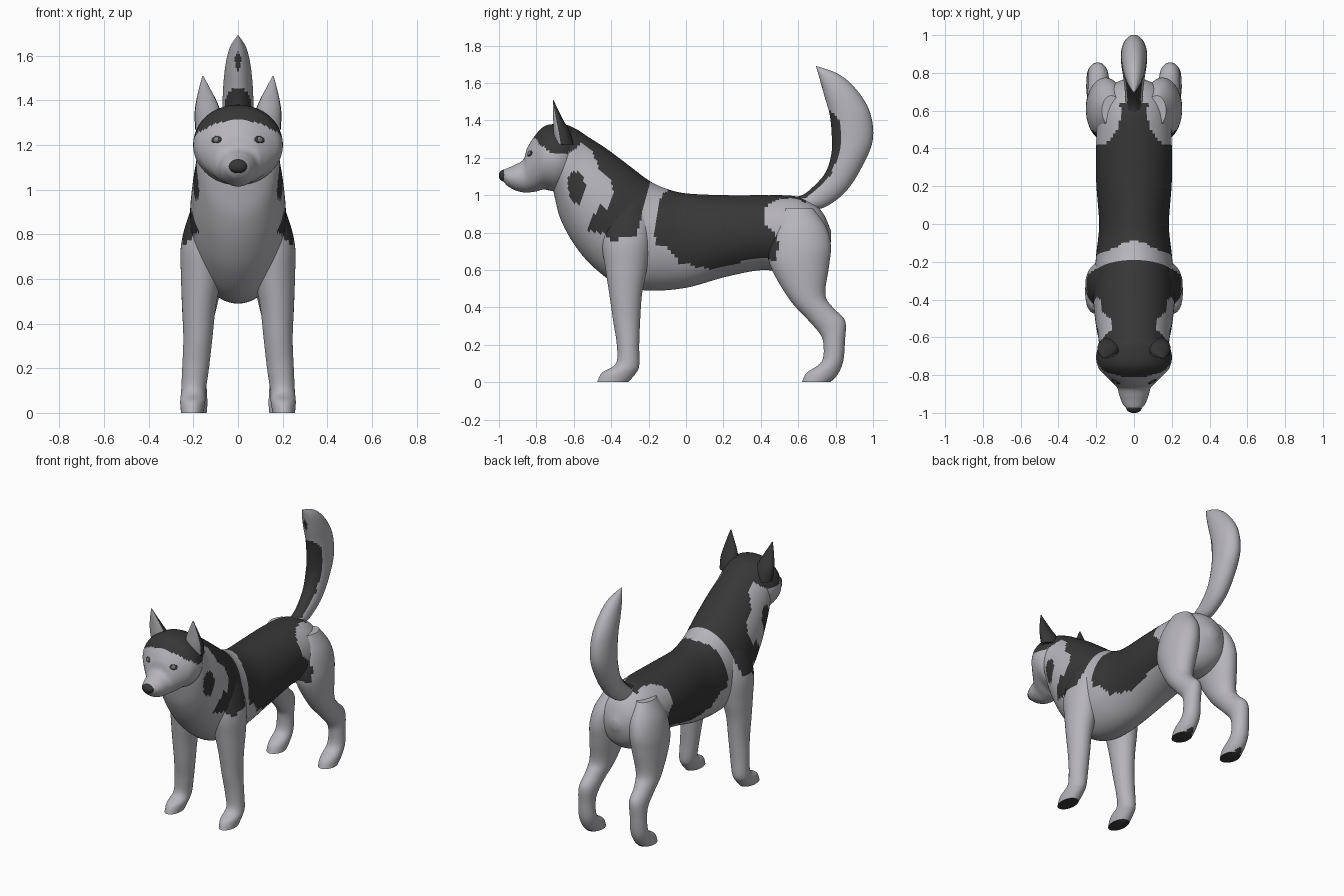
import bpy, bmesh, math
from mathutils import Vector


def material(name, rgb):
    m = bpy.data.materials.new(name)
    m.diffuse_color = (*rgb, 1)
    return m


PALE = material("pale grey fur", (0.47, 0.46, 0.49))
DARK = material("charcoal fur", (0.038, 0.038, 0.038))
IRIS = material("grey iris", (0.2, 0.2, 0.22))

# Coat markings as outlines in the side plane (y, z)
SADDLE = [(-.08, 1.1), (-.09, 1.03), (-.13, 1.0), (-.165, .87), (-.165, .76), (-.15, .73),
          (-.10, .715), (-.03, .635), (.14, .605), (.235, .63), (.42, .67), (.475, .64),
          (.497, .73), (.475, .80), (.42, .855), (.42, .93), (.48, .975), (.58, .985),
          (.64, .96), (.70, 1.1)]
MANTLE = [(-.18, 1.2), (-.19, 1.08), (-.205, 1.03), (-.235, .89), (-.265, .775), (-.40, .76),
          (-.44, .80), (-.53, .81), (-.52, .86), (-.46, .945), (-.41, .93), (-.39, 1.03),
          (-.40, 1.07), (-.46, 1.13), (-.50, 1.24), (-.56, 1.285), (-.61, 1.23), (-.71, 1.22),
          (-.78, 1.27), (-.82, 1.32), (-.9, 1.34), (-.9, 1.6), (-.3, 1.6)]
NECK_SPOT = [(-.635, 1.09), (-.60, 1.135), (-.55, 1.10), (-.535, 1.03), (-.565, .95), (-.62, .975)]
TAIL_STRIPE = [(.6, 1.75), (.69, 1.7), (.70, 1.66), (.73, 1.58), (.755, 1.46), (.81, 1.42),
               (.83, 1.36), (.825, 1.24), (.775, 1.11), (.70, 1.03), (.64, .985), (.5, .98),
               (.5, 1.1), (.65, 1.1)]


def inside(p, poly):
    hit = False
    for (y1, z1), (y2, z2) in zip(poly, poly[1:] + poly[:1]):
        if (z1 > p.z) != (z2 > p.z) and p.y < (y2 - y1) * (p.z - z1) / (z2 - z1) + y1:
            hit = not hit
    return hit


def coat(c, n):
    return any(inside(c, s) for s in (SADDLE, MANTLE, NECK_SPOT))


def leg_coat(c, n):
    return coat(c, n) or (n.z < -.7 and c.z < .03)


def tail_coat(c, n):
    return inside(c, TAIL_STRIPE)


def ear_coat(c, n):
    return n.y > -.55


def spline(a, b, c, d, t):
    return .5 * (2 * b + (c - a) * t + (2 * a - 5 * b + 4 * c - d) * t * t
                 + (3 * b - a - 3 * c + d) * t ** 3)


def finish(ob, angle=50):
    bpy.ops.object.select_all(action='DESELECT')
    ob.select_set(True)
    bpy.context.view_layer.objects.active = ob
    bpy.ops.object.shade_smooth_by_angle(angle=math.radians(angle))


def loft(name, stations, rule, sides=48, steps=7, sign=1):
    """Skin rings given as (y1, z1, y2, z2, x centre, x half width)."""
    st = [stations[0]] + stations + [stations[-1]]
    rows = []
    for i in range(1, len(st) - 2):
        for k in range(steps):
            rows.append([spline(*v, k / steps) for v in zip(*st[i - 1:i + 3])])
    rows.append(stations[-1])
    bm = bmesh.new()
    rings = []
    for y1, z1, y2, z2, xc, w in rows:
        ring = []
        for k in range(sides):
            a = math.tau * (k + .5) / sides
            s, c = math.sin(a), math.cos(a)
            ring.append(bm.verts.new((sign * (xc + max(w, .002) * c),
                                      (y1 + y2) / 2 + (y1 - y2) / 2 * s,
                                      max(0, (z1 + z2) / 2 + (z1 - z2) / 2 * s))))
        rings.append(ring)
    for r, q in zip(rings, rings[1:]):
        for k in range(sides):
            j = (k + 1) % sides
            bm.faces.new((r[k], r[j], q[j], q[k]))
    bm.faces.new(rings[0])
    bm.faces.new(rings[-1])
    bmesh.ops.recalc_face_normals(bm, faces=bm.faces)
    bm.normal_update()
    for f in bm.faces:
        f.material_index = int(rule(f.calc_center_median(), f.normal))
    me = bpy.data.meshes.new(name)
    bm.to_mesh(me)
    bm.free()
    me.materials.append(PALE)
    me.materials.append(DARK)
    ob = bpy.data.objects.new(name, me)
    bpy.context.collection.objects.link(ob)
    finish(ob)
    return ob


def blob(name, loc, radii, mat, normal=None):
    bpy.ops.mesh.primitive_uv_sphere_add(segments=20, ring_count=12, radius=1, location=loc)
    ob = bpy.context.object
    ob.name = name
    ob.scale = radii
    if normal:
        ob.rotation_euler = normal.to_track_quat('Z', 'Y').to_euler()
    ob.data.materials.append(mat)
    finish(ob, 60)
    return ob


# Torso with neck, from rump to throat
loft("torso", [
    (.775, .81, .775, .75, 0, .03), (.735, .90, .735, .64, 0, .12), (.68, .955, .66, .58, 0, .17),
    (.58, .995, .56, .57, 0, .195), (.42, 1.0, .42, .60, 0, .20), (.22, 1.0, .22, .565, 0, .20),
    (0, 1.01, 0, .505, 0, .185), (-.12, 1.04, -.20, .49, 0, .20), (-.20, 1.08, -.36, .52, 0, .21),
    (-.30, 1.155, -.50, .62, 0, .215), (-.42, 1.245, -.60, .74, 0, .205),
    (-.52, 1.31, -.67, .87, 0, .19), (-.60, 1.36, -.70, .98, 0, .18),
    (-.66, 1.365, -.715, 1.06, 0, .15)], coat, sides=80, steps=9)

# Head and muzzle
head = loft("head", [
    (-.56, 1.30, -.60, 1.08, 0, .10), (-.61, 1.365, -.64, 1.03, 0, .17),
    (-.68, 1.38, -.70, 1.02, 0, .20), (-.755, 1.37, -.76, 1.03, 0, .19),
    (-.81, 1.315, -.80, 1.02, 0, .15), (-.85, 1.25, -.84, 1.015, 0, .108),
    (-.87, 1.19, -.87, 1.015, 0, .088), (-.92, 1.16, -.91, 1.025, 0, .075),
    (-.965, 1.14, -.955, 1.05, 0, .055), (-.985, 1.13, -.98, 1.08, 0, .03)], coat, sides=72)
blob("nose", (0, -.972, 1.105), (.042, .029, .032), DARK)

# Tail curling upwards
loft("tail", [
    (.56, .99, .62, .90, 0, .04), (.62, 1.0, .69, .92, 0, .045), (.68, 1.045, .76, .945, 0, .05),
    (.745, 1.12, .855, 1.02, 0, .06), (.775, 1.21, .935, 1.14, 0, .068),
    (.78, 1.29, .998, 1.29, 0, .07), (.77, 1.42, .985, 1.44, 0, .068),
    (.74, 1.53, .915, 1.56, 0, .058), (.715, 1.62, .82, 1.645, 0, .038),
    (.695, 1.69, .70, 1.69, 0, .003)], tail_coat)

FRONT_LEG = [
    (-.36, .99, -.24, .99, .14, .03), (-.43, .90, -.20, .90, .14, .075),
    (-.45, .75, -.19, .76, .155, .10), (-.43, .60, -.21, .60, .165, .09),
    (-.41, .47, -.235, .47, .175, .075), (-.39, .33, -.245, .33, .18, .065),
    (-.37, .20, -.25, .20, .19, .06), (-.375, .10, -.25, .09, .20, .055),
    (-.45, .05, -.27, .045, .203, .056), (-.475, 0, -.31, 0, .205, .05)]
HIND_LEG = [
    (.52, .93, .68, .93, .12, .05), (.46, .82, .75, .83, .135, .09),
    (.44, .70, .775, .73, .15, .10), (.46, .60, .765, .62, .16, .095),
    (.555, .44, .745, .47, .175, .075), (.65, .335, .785, .40, .185, .06),
    (.715, .26, .85, .33, .19, .055), (.735, .20, .85, .22, .195, .052),
    (.725, .11, .84, .11, .195, .055), (.645, .05, .81, .04, .195, .058),
    (.62, 0, .77, 0, .195, .055)]
EAR = [
    (-.70, 1.27, -.60, 1.27, .13, .062), (-.708, 1.34, -.62, 1.34, .135, .06),
    (-.71, 1.40, -.655, 1.40, .142, .045), (-.712, 1.46, -.685, 1.46, .151, .022),
    (-.712, 1.508, -.708, 1.508, .157, .003)]

# Paired parts on both sides
for sign, side in ((1, "right"), (-1, "left")):
    loft("front_leg_" + side, FRONT_LEG, leg_coat, sign=sign)
    loft("hind_leg_" + side, HIND_LEG, leg_coat, sign=sign)
    loft("ear_" + side, EAR, ear_coat, sides=24, steps=5, sign=sign)
    # eyes lie flat on the head surface
    _, p, n, _ = head.closest_point_on_mesh(Vector((sign * .115, -.87, 1.237)))
    blob("eye_" + side, p, (.026, .017, .005), DARK, n)
    blob("iris_" + side, p + n * .002, (.013, .012, .005), IRIS, n)
